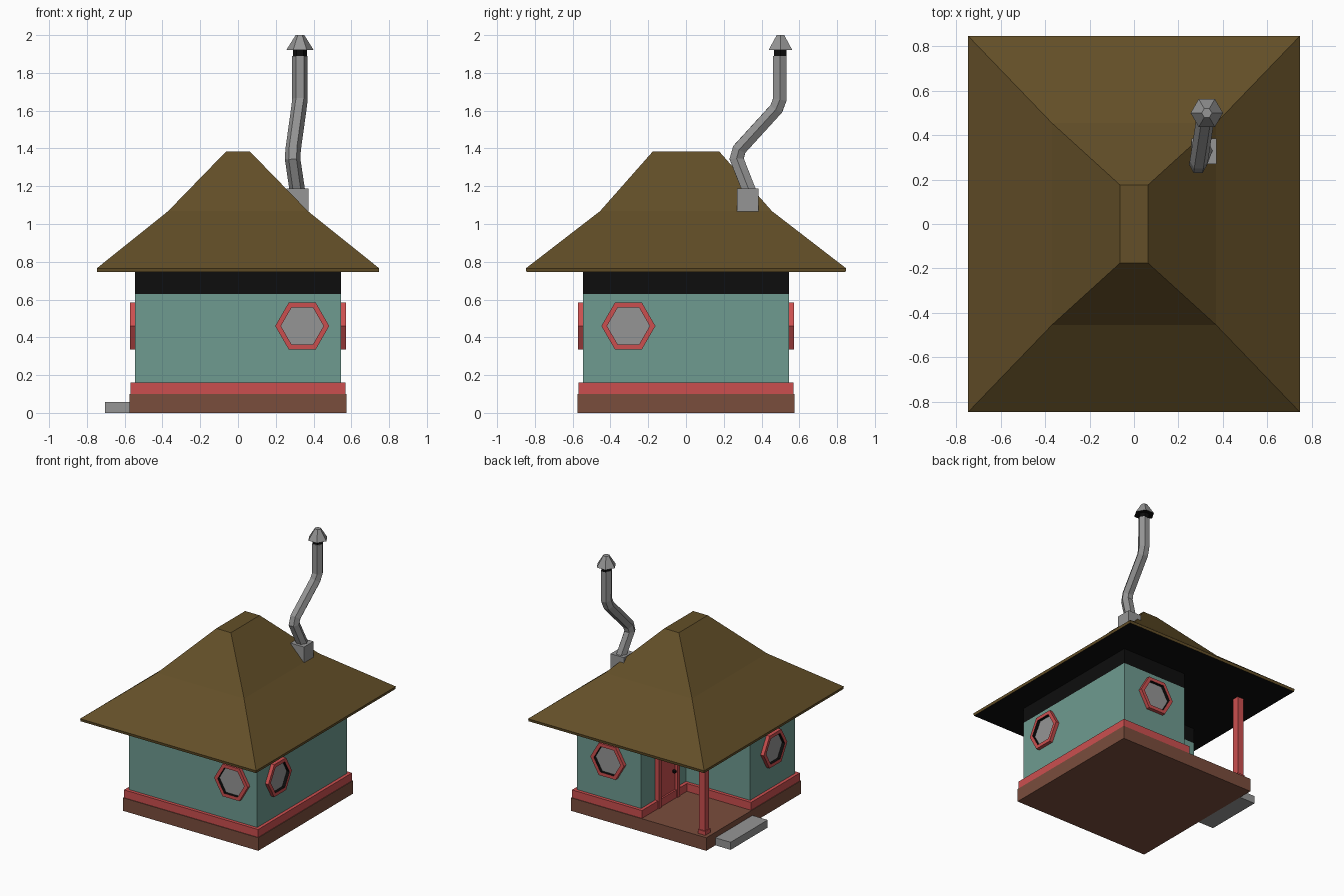
import bpy, bmesh, math
from mathutils import Vector, Matrix

if "Cube" in bpy.data.objects:
    bpy.data.objects.remove(bpy.data.objects["Cube"])


def mat(name, r, g, b):
    m = bpy.data.materials.new(name)
    m.diffuse_color = (r, g, b, 1)
    m.use_nodes = True
    m.node_tree.nodes["Principled BSDF"].inputs["Base Color"].default_value = m.diffuse_color
    return m


TEAL = mat("teal_wall", 0.156, 0.328, 0.280)
RED = mat("red_trim", 0.60, 0.078, 0.078)
BROWN = mat("brown_base", 0.195, 0.074, 0.046)
ROOF = mat("olive_thatch", 0.125, 0.078, 0.021)
GREY = mat("grey_metal", 0.30, 0.30, 0.30)
BLACK = mat("black", 0.004, 0.004, 0.004)


def loft(name, rings, mats, rule=None, caps=True, closed=False):
    """Skin a list of point rings; rule(face) picks the material slot."""
    bm = bmesh.new()
    vs = [[bm.verts.new(p) for p in r] for r in rings]
    n = len(vs[0])
    pairs = list(zip(vs, vs[1:])) + ([(vs[-1], vs[0])] if closed else [])
    for a, b in pairs:
        for i in range(n):
            j = (i + 1) % n
            bm.faces.new((a[i], a[j], b[j], b[i]))
    if caps and not closed:
        bm.faces.new(vs[0])
        bm.faces.new(vs[-1])
    bmesh.ops.recalc_face_normals(bm, faces=bm.faces)
    bm.normal_update()
    if rule:
        for f in bm.faces:
            f.material_index = rule(f)
    me = bpy.data.meshes.new(name)
    bm.to_mesh(me)
    bm.free()
    for m in mats:
        me.materials.append(m)
    ob = bpy.data.objects.new(name, me)
    bpy.context.collection.objects.link(ob)
    return ob


def rect(x, y, z, cx=0, cy=0):
    return [(cx - x, cy - y, z), (cx + x, cy - y, z), (cx + x, cy + y, z), (cx - x, cy + y, z)]


def box(name, m, x0, x1, y0, y1, z0, z1):
    hx, hy, cx, cy = (x1 - x0) / 2, (y1 - y0) / 2, (x0 + x1) / 2, (y0 + y1) / 2
    return loft(name, [rect(hx, hy, z0, cx, cy), rect(hx, hy, z1, cx, cy)], [m])


def ell(o, z):
    """L-shaped plan with the back left quarter left open, grown by o."""
    a = 0.545 + o
    return [(-a, -a, z), (a, -a, z), (a, a, z), (-o, a, z), (-o, o, z), (-a, o, z)]


def hexa(r, z, cx=0, cy=0):
    return [(cx + r * math.cos(k * math.pi / 3), cy + r * math.sin(k * math.pi / 3), z)
            for k in range(6)]


# Floor slab, step, walls, black band and skirting
box("floor_base", BROWN, -0.575, 0.575, -0.575, 0.575, 0, 0.10)
box("entry_step", GREY, -0.705, -0.575, 0.015, 0.465, 0, 0.058)
loft("walls", [ell(0, 0.10), ell(0, 0.63), ell(0, 0.75)], [TEAL, BLACK],
     lambda f: int(f.calc_center_median().z > 0.64))
loft("skirting", [ell(0.025, 0.10), ell(0.025, 0.16)], [RED])

# Roof with a bent slope and black underside
loft("roof", [rect(0.745, 0.845, 0.745), rect(0.748, 0.848, 0.765), rect(0.37, 0.455, 1.068),
              rect(0.062, 0.175, 1.385)], [ROOF, BLACK], lambda f: int(f.normal.z < -0.9))

# Porch post with foot
box("porch_post", RED, -0.54, -0.49, 0.49, 0.54, 0.10, 0.748)
box("porch_post_foot", RED, -0.547, -0.483, 0.483, 0.547, 0.10, 0.13)


# Hexagonal windows: drawn facing up, then turned onto each wall
def window(name, along, side, R=0.143, r=0.113):
    frame = loft(name + "_frame", [hexa(R, 0), hexa(R, 0.027), hexa(r, 0.027), hexa(r, 0)],
                 [RED, BLACK], closed=True,
                 rule=lambda f: int(abs(f.normal.z) < 0.5 and
                                    f.calc_center_median().length < r))
    glass = loft(name + "_glass", [hexa(r, 0), hexa(r, 0.004)], [GREY])
    m = (Matrix.Rotation(side * math.pi / 2, 4, 'Z') @ Matrix.Translation((along, -0.545, 0.46))
         @ Matrix.Rotation(math.pi / 2, 4, 'X'))
    for o in (frame, glass):
        o.data.transform(m)


window("front_window", 0.34, 0)
window("right_window", -0.305, 1)
window("back_window", -0.27, 2)
window("left_window", 0.27, 3)

# Door on the porch, with jambs, lintel, peephole and knob
box("door", RED, -0.012, 0.0, 0.14, 0.35, 0.10, 0.58)
for nm, y in (("inner", 0.12), ("outer", 0.345)):
    box("door_jamb_" + nm, RED, -0.032, 0.0, y, y + 0.03, 0.10, 0.61)
box("door_lintel", RED, -0.032, 0.0, 0.15, 0.345, 0.58, 0.61)
turn = Matrix.Rotation(-math.pi / 2, 4, 'Y')
hole = loft("door_window", [hexa(0.03, 0), hexa(0.03, 0.004)], [BLACK])
hole.data.transform(Matrix.Translation((-0.012, 0.245, 0.46)) @ turn)
knob = loft("door_knob", [hexa(0.009, 0), hexa(0.016, 0.012), hexa(0.009, 0.026)], [BLACK])
knob.data.transform(Matrix.Translation((-0.012, 0.175, 0.31)) @ turn)

# Chimney block, bent hexagonal pipe, black collar and cap
box("chimney_block", GREY, 0.258, 0.372, 0.27, 0.385, 1.02, 1.188)
path = [Vector(p) for p in ((0.318, 0.345, 1.15), (0.289, 0.268, 1.345), (0.292, 0.282, 1.395),
                            (0.322, 0.478, 1.61), (0.328, 0.497, 1.66), (0.328, 0.497, 1.89))]
rings = []
for i, p in enumerate(path):
    a = (p - path[i - 1]).normalized() if i else None
    b = (path[i + 1] - p).normalized() if i + 1 < len(path) else None
    t = ((a or b) + (b or a)).normalized()
    stretch = 1 / t.dot(a or b)
    u = (Vector((1, 0, 0)) - t * t.x).normalized()
    v = t.cross(u) * stretch
    rings.append([p + u * h[0] + v * h[1] for h in hexa(0.041, 0)])
loft("chimney_pipe", rings, [GREY])
loft("chimney_collar", [hexa(0.038, 1.885, 0.328, 0.5), hexa(0.038, 1.925, 0.328, 0.5)], [BLACK])
loft("chimney_cap", [hexa(0.073, 1.92, 0.328, 0.5), hexa(0.023, 2.0, 0.328, 0.5)],
     [GREY, BLACK], lambda f: int(f.normal.z < -0.9))
